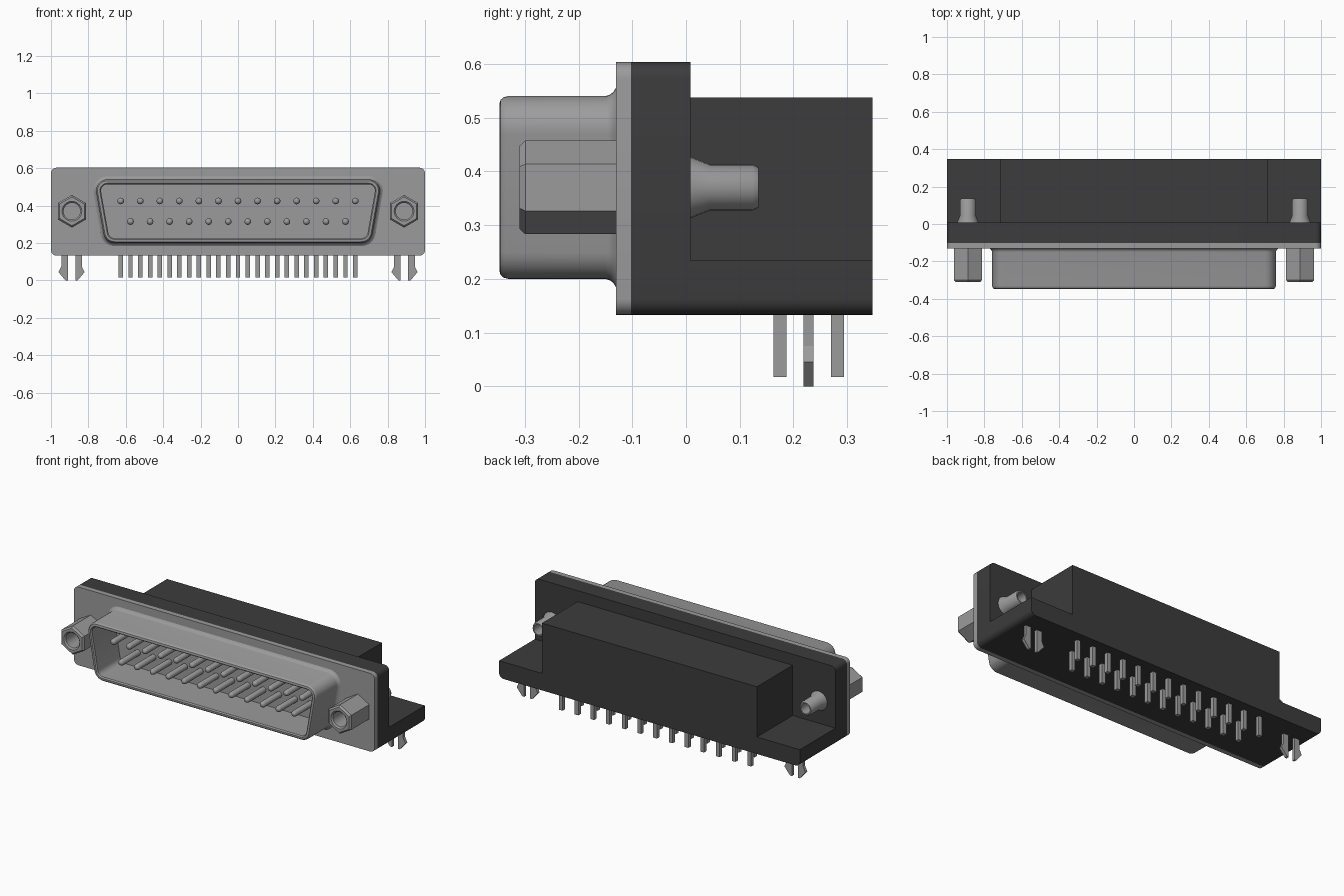
import bpy, bmesh, math

cube = bpy.data.objects.get("Cube")
if cube:
    bpy.data.objects.remove(cube, do_unlink=True)


def material(name, value, rough):
    m = bpy.data.materials.new(name)
    m.use_nodes = True
    col = (value, value, value, 1)
    m.diffuse_color = col
    bsdf = m.node_tree.nodes["Principled BSDF"]
    bsdf.inputs["Base Color"].default_value = col
    bsdf.inputs["Roughness"].default_value = rough
    return m


METAL = material("grey metal", 0.33, 0.5)
PLASTIC = material("black plastic", 0.045, 0.6)


def finish(bm, name, mat, smooth=True):
    bmesh.ops.recalc_face_normals(bm, faces=bm.faces)
    me = bpy.data.meshes.new(name)
    bm.to_mesh(me)
    bm.free()
    me.materials.append(mat)
    ob = bpy.data.objects.new(name, me)
    bpy.context.collection.objects.link(ob)
    if smooth:
        bpy.ops.object.select_all(action='DESELECT')
        ob.select_set(True)
        bpy.context.view_layer.objects.active = ob
        bpy.ops.object.shade_smooth_by_angle(angle=math.radians(32))
    return ob


def loft(bm, rings, closed=False):
    """Skin equal-length rings; cap both ends, or join last ring to first."""
    loops = [[bm.verts.new(p) for p in r] for r in rings]
    n = len(loops[0])
    pairs = list(zip(loops, loops[1:]))
    if closed:
        pairs.append((loops[-1], loops[0]))
    else:
        bm.faces.new(loops[0])
        bm.faces.new(loops[-1])
    for a, b in pairs:
        for i in range(n):
            j = (i + 1) % n
            bm.faces.new((a[i], a[j], b[j], b[i]))


def prism(bm, outline, y0, y1):
    loft(bm, [[(x, y, z) for x, z in outline] for y in (y0, y1)])


def rounded(corners, steps=6):
    """Outline from corner arcs (centre x, centre z, radius, start deg, end deg)."""
    pts = []
    for cx, cz, r, a0, a1 in corners:
        count = steps if r > 0 else 0
        for i in range(count + 1):
            a = math.radians(a0 + (a1 - a0) * i / max(count, 1))
            pts.append((cx + r * math.cos(a), cz + r * math.sin(a)))
    return pts


def rounded_box(hw, z0, z1, r_top, r_bot):
    t, b = r_top, r_bot
    return rounded([(hw - t, z1 - t, t, 0, 90), (-hw + t, z1 - t, t, 90, 180),
                    (-hw + b, z0 + b, b, 180, 270), (hw - b, z0 + b, b, 270, 360)])


def circle(cx, y, cz, r, n=24):
    return [(cx + r * math.sin(2 * math.pi * i / n), y,
             cz + r * math.cos(2 * math.pi * i / n)) for i in range(n)]


def hexagon(cx, y, cz, r):
    """Point-up hexagon sampled with 24 points, so it can join a circle."""
    pts = []
    for i in range(24):
        a = 2 * math.pi * i / 24
        local = a % (math.pi / 3) - math.pi / 6
        d = r * math.cos(math.pi / 6) / math.cos(local)
        pts.append((cx + d * math.sin(a), y, cz + d * math.cos(a)))
    return pts


# Plastic housing: flange, base shelf and raised rear block
bm = bmesh.new()
prism(bm, rounded_box(1.0, 0.133, 0.603, 0.03, 0.03), -0.102, 0.008)
prism(bm, rounded_box(1.0, 0.133, 0.235, 0.0, 0.03), 0.008, 0.347)
prism(bm, rounded_box(0.715, 0.235, 0.537, 0.0, 0.0), 0.008, 0.347)
finish(bm, "housing", PLASTIC)

# Metal face plate
bm = bmesh.new()
prism(bm, rounded_box(1.0, 0.133, 0.603, 0.03, 0.03), -0.13, -0.102)
finish(bm, "face_plate", METAL)

# D-shaped shell, flared at the plate and rolled at the rim
TILT = 10
R = 0.06


def d_ring(y, d):
    def half(z):
        return (0.71 + (z - 0.20) * math.tan(math.radians(TILT))
                - R / math.cos(math.radians(TILT)))
    zt, zb = 0.54 - R, 0.20 + R
    xt, xb = half(zt), half(zb)
    r = R + d
    out = rounded([(xt, zt, r, -TILT, 90), (-xt, zt, r, 90, 180 + TILT),
                   (-xb, zb, r, 180 + TILT, 270), (xb, zb, r, 270, 360 - TILT)], 8)
    return [(x, y, z) for x, z in out]


SHELL = [(-0.122, 0.016), (-0.130, 0.016), (-0.135, 0.008), (-0.141, 0.003),
         (-0.150, 0.0), (-0.331, 0.0), (-0.339, -0.002), (-0.345, -0.007),
         (-0.347, -0.014), (-0.347, -0.020), (-0.340, -0.026), (-0.122, -0.026)]
bm = bmesh.new()
loft(bm, [d_ring(y, d) for y, d in SHELL], closed=True)
finish(bm, "shell", METAL)

# Contact pins with rounded tips, and square solder legs below the base
PITCH = 0.1045
for row, count, z, leg_y in (("upper", 13, 0.425, 0.282), ("lower", 12, 0.315, 0.175)):
    pins, legs = bmesh.new(), bmesh.new()
    for i in range(count):
        x = (i - (count - 1) / 2) * PITCH
        loft(pins, [circle(x, y, z, r, 12) for y, r in
                    ((-0.12, 0.018), (-0.286, 0.018), (-0.294, 0.015),
                     (-0.299, 0.010), (-0.301, 0.004))])
        prism(legs, [(x - 0.012, 0.017), (x + 0.012, 0.017),
                     (x + 0.012, 0.14), (x - 0.012, 0.14)],
              leg_y - 0.012, leg_y + 0.012)
    finish(pins, row + "_contact_pins", METAL)
    finish(legs, row + "_solder_legs", METAL, smooth=False)

# Hex standoffs, rear threaded barrels and split board clips on both sides
BARB = [(0.020, 0.14), (0.055, 0.14), (0.055, 0.075), (0.070, 0.045),
        (0.032, 0.0), (0.020, 0.0)]
for side, s in (("left", 1), ("right", -1)):
    cx, cz = s * 0.888, 0.370

    bm = bmesh.new()
    loft(bm, [hexagon(cx, -0.125, cz, 0.087), hexagon(cx, -0.299, cz, 0.087),
              hexagon(cx, -0.310, cz, 0.077), circle(cx, -0.310, cz, 0.053),
              circle(cx, -0.302, cz, 0.045), circle(cx, -0.18, cz, 0.045)])
    finish(bm, side + "_hex_standoff", METAL)

    bm = bmesh.new()
    loft(bm, [circle(cx, y, cz, r) for y, r in
              ((0.0, 0.058), (0.009, 0.057), (0.044, 0.043), (0.124, 0.043),
               (0.135, 0.037), (0.135, 0.030), (0.06, 0.030))])
    finish(bm, side + "_rear_barrel", METAL)

    bm = bmesh.new()
    for m in (1, -1):
        prism(bm, [(s * 0.89 + m * x, z) for x, z in BARB], 0.219, 0.237)
    finish(bm, side + "_board_clip", METAL, smooth=False)
